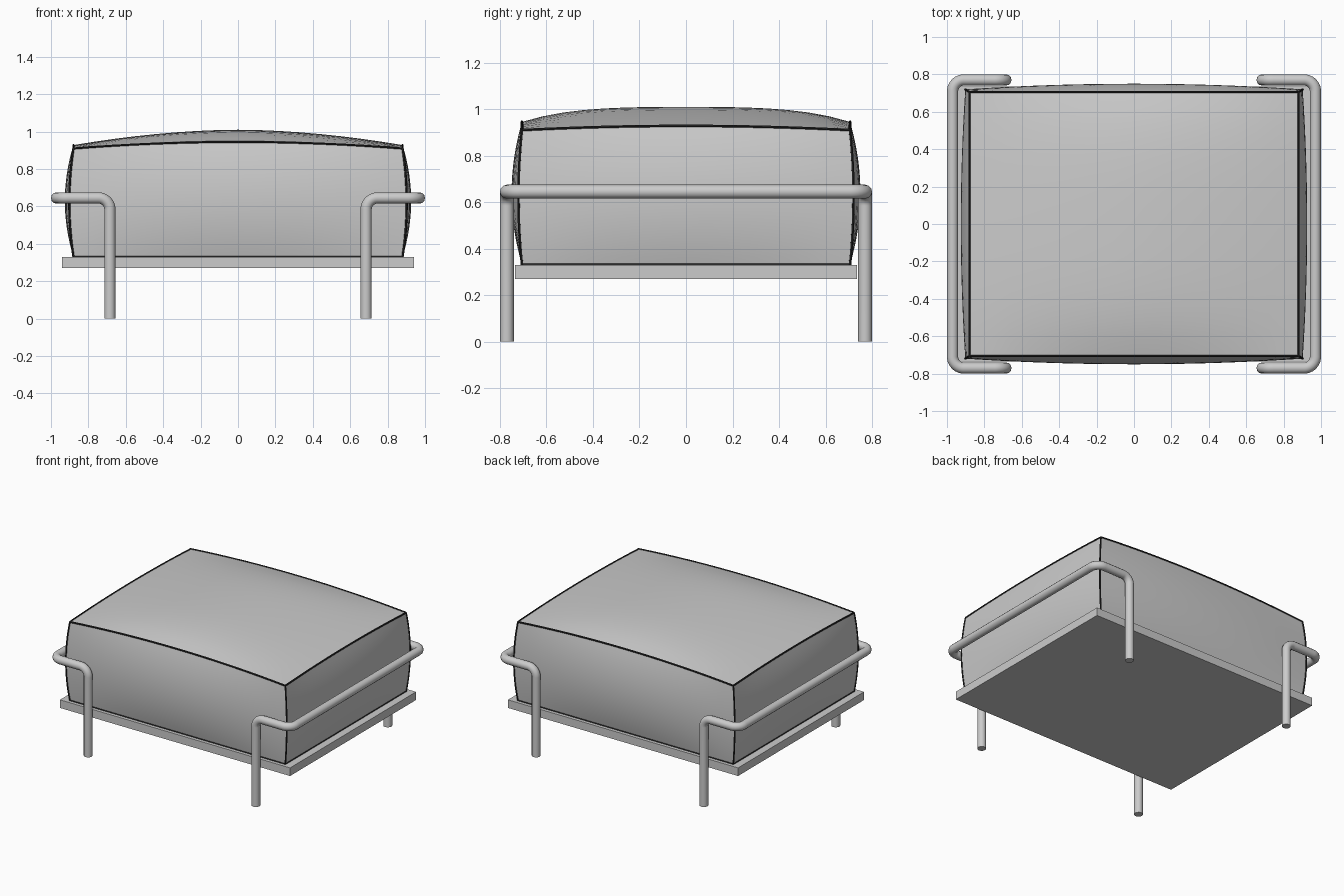
import bpy, bmesh
from math import radians
from mathutils import Vector

if "Cube" in bpy.data.objects:
    bpy.data.objects.remove(bpy.data.objects["Cube"])


def material(name, value):
    m = bpy.data.materials.new(name)
    m.use_nodes = True
    m.diffuse_color = (value, value, value, 1)
    m.node_tree.nodes["Principled BSDF"].inputs["Base Color"].default_value = (value, value, value, 1)
    return m


GREY = material("soft grey", 0.6)
DARK = material("dark seam", 0.02)


def select(ob):
    bpy.ops.object.select_all(action='DESELECT')
    ob.select_set(True)
    bpy.context.view_layer.objects.active = ob


def mesh_object(name, bm, mat):
    me = bpy.data.meshes.new(name)
    bm.to_mesh(me)
    bm.free()
    ob = bpy.data.objects.new(name, me)
    bpy.context.collection.objects.link(ob)
    me.materials.append(mat)
    return ob


def tube(name, paths, radius, sides, mat):
    cu = bpy.data.curves.new(name, 'CURVE')
    cu.dimensions = '3D'
    cu.bevel_depth = radius
    cu.bevel_resolution = sides // 4 - 1
    cu.use_fill_caps = True
    for pts in paths:
        sp = cu.splines.new('POLY')
        sp.points.add(len(pts) - 1)
        for p, co in zip(sp.points, pts):
            p.co = (*co, 1)
    cu.materials.append(mat)
    ob = bpy.data.objects.new(name, cu)
    bpy.context.collection.objects.link(ob)
    select(ob)
    bpy.ops.object.convert(target='MESH')
    bpy.ops.object.shade_smooth_by_angle(angle=radians(40))


def rounded(corners, r, steps=8):
    """Replace each inner corner of a path by a quarter-circle bend."""
    pts = [Vector(c) for c in corners]
    out = [pts[0]]
    for a, b, c in zip(pts, pts[1:], pts[2:]):
        d, e = (a - b).normalized(), (c - b).normalized()
        centre = b + (d + e) * r
        for i in range(steps + 1):
            t = i / steps
            out.append(centre - (e * (1 - t) + d * t).normalized() * r)
    return out + [pts[-1]]


# Stuffed cushion shape from unit-cube coordinates
def puff(u, v, w):
    belly = 1 - w * w
    x = u * (0.88 + belly * (0.022 + 0.024 * (1 - v * v)))
    y = v * (0.705 + belly * (0.015 + 0.03 * (1 - u * u)))
    top = (0.91 + 0.018 * (1 - v * v) + 0.035 * (1 - u * u)
           + 0.047 * (1 - abs(u) ** 1.7) * (1 - v ** 4))
    return Vector((x, y, 0.33 + (top - 0.33) * (w + 1) / 2))


# Cushion
bm = bmesh.new()
bmesh.ops.create_cube(bm, size=2)
bmesh.ops.subdivide_edges(bm, edges=bm.edges[:], cuts=15, use_grid_fill=True)
for vert in bm.verts:
    vert.co = puff(*vert.co)
cushion = mesh_object("cushion", bm, GREY)
select(cushion)
bpy.ops.object.shade_smooth_by_angle(angle=radians(40))

# Seams along all cushion edges
seams = []
for axis in range(3):
    for a in (-1, 1):
        for b in (-1, 1):
            path = []
            for i in range(17):
                p = [a, b]
                p.insert(axis, -1 + i / 8)
                path.append(puff(*p))
            seams.append(path)
tube("cushion_seams", seams, 0.006, 8, DARK)

# Base board
bm = bmesh.new()
bmesh.ops.create_cube(bm, size=1)
bmesh.ops.scale(bm, verts=bm.verts, vec=(1.88, 1.47, 0.06))
bmesh.ops.translate(bm, verts=bm.verts, vec=(0, 0, 0.30))
mesh_object("base_board", bm, GREY)

# Bent tube frames, each forming two legs and a side rail
for name, s in (("left_frame", 1), ("right_frame", -1)):
    half = [(s * 0.685, 0), (s * 0.685, 0.645), (s * 0.97, 0.645)]
    corners = [(x, -0.77, z) for x, z in half] + [(x, 0.77, z) for x, z in reversed(half)]
    tube(name, [rounded(corners, 0.06)], 0.03, 20, GREY)
